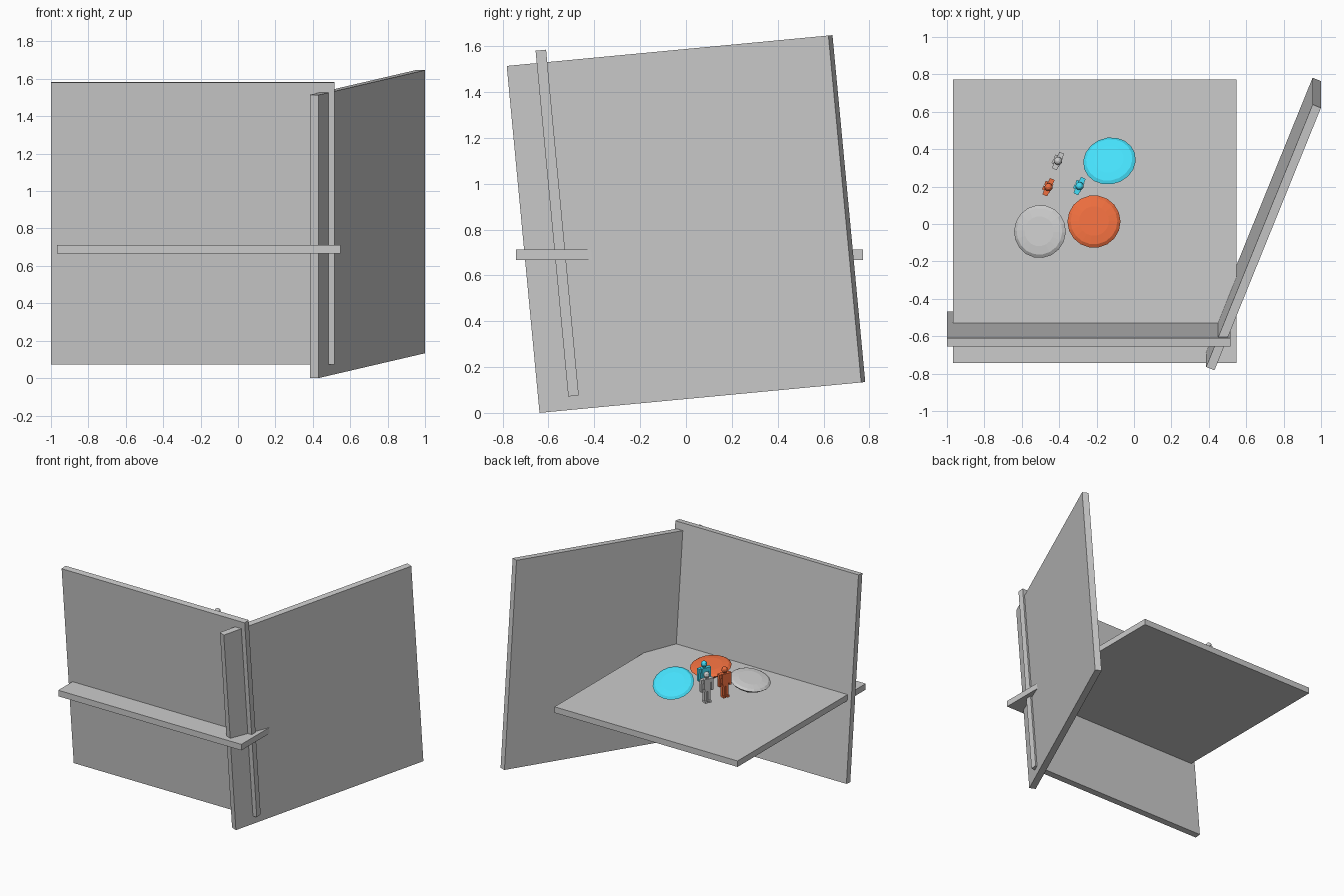
import bpy, bmesh
from math import radians, cos, sin, pi
from mathutils import Matrix, Vector

if "Cube" in bpy.data.objects:
    bpy.data.objects.remove(bpy.data.objects["Cube"])


def material(name, rgb):
    m = bpy.data.materials.new(name)
    m.diffuse_color = (*rgb, 1)
    m.use_nodes = True
    m.node_tree.nodes["Principled BSDF"].inputs["Base Color"].default_value = m.diffuse_color
    return m


def finish(name, bm, matrix, mat=None):
    bmesh.ops.recalc_face_normals(bm, faces=bm.faces)
    me = bpy.data.meshes.new(name)
    bm.to_mesh(me)
    bm.free()
    ob = bpy.data.objects.new(name, me)
    ob.matrix_world = matrix
    bpy.context.collection.objects.link(ob)
    if mat:
        me.materials.append(mat)
    return ob


def add_box(bm, center, size):
    bmesh.ops.create_cube(bm, size=1, matrix=Matrix.Translation(center) @ Matrix.Diagonal((*size, 1)))


def slab(name, center, size, rot=Matrix()):
    bm = bmesh.new()
    add_box(bm, (0, 0, 0), size)
    return finish(name, bm, Matrix.Translation(center) @ rot)


def saucer(name, center, normal, mat, sides=18):
    # Flattened top, sharp rim and a tapering underside
    profile = [(0.08, 0.018), (0.125, 0.012), (0.142, 0.0), (0.125, -0.018),
               (0.07, -0.05), (0.035, -0.06), (0.03, -0.085)]
    bm = bmesh.new()
    rings = [[bm.verts.new((r * cos(2 * pi * i / sides), r * sin(2 * pi * i / sides), z))
              for i in range(sides)] for r, z in profile]
    for a, b in zip(rings, rings[1:]):
        for i in range(sides):
            j = (i + 1) % sides
            bm.faces.new((a[i], a[j], b[j], b[i]))
    bm.faces.new(rings[0])
    bm.faces.new(rings[-1])
    rot = Vector(normal).to_track_quat('Z', 'Y').to_matrix().to_4x4()
    return finish(name, bm, Matrix.Translation(center) @ rot, mat)


def figure(name, x, y, mat):
    # Small blocky humanoid, shoulders along local x, feet at local z = 0
    bm = bmesh.new()
    add_box(bm, (0, 0, 0.138), (0.054, 0.034, 0.074))
    add_box(bm, (0, 0, 0.092), (0.044, 0.03, 0.022))
    add_box(bm, (0, 0, 0.178), (0.018, 0.018, 0.012))
    bmesh.ops.create_uvsphere(bm, u_segments=10, v_segments=6, radius=0.022,
                              matrix=Matrix.Translation((0, 0, 0.201)))
    for s in (-1, 1):
        add_box(bm, (s * 0.036, 0, 0.16), (0.024, 0.028, 0.028))
        add_box(bm, (s * 0.04, 0, 0.117), (0.016, 0.02, 0.07))
        add_box(bm, (s * 0.014, 0, 0.05), (0.02, 0.026, 0.084))
        add_box(bm, (s * 0.014, 0.006, 0.007), (0.022, 0.042, 0.014))
    return finish(name, bm, Matrix.Translation((x, y, 0.84)) @ Matrix.Rotation(radians(65), 4, 'Z'), mat)


# Three large square slabs forming the open corner
S, T = 1.515, 0.046
tilt = Matrix.Rotation(radians(5.4), 4, 'X')
slab("floor_panel", (-0.21, 0.015, 0.69), (S, S, 0.045))
slab("front_wall", (-0.2425, -0.562, 0.828), (S, T, S), tilt)
slab("side_wall", (0.6925, 0, 0.824), (0.048, S + 0.005, S + 0.005),
     tilt @ Matrix.Rotation(radians(-22), 4, 'Z'))

# Floating saucers and figures
red = material("red", (0.87, 0.16, 0.05))
blue = material("blue", (0.06, 0.74, 0.95))
pale = material("pale_grey", (0.7, 0.7, 0.7))
saucer("red_saucer", (-0.214, 0.013, 0.93), (0, 0.15, 0.99), red)
saucer("blue_saucer", (-0.131, 0.337, 0.905), (-0.14, 0.46, 0.875), blue)
saucer("grey_saucer", (-0.503, -0.04, 0.885), (-0.22, 0.05, 0.97), pale)
figure("red_figure", -0.457, 0.197, red)
figure("blue_figure", -0.291, 0.203, blue)
figure("grey_figure", -0.406, 0.337, pale)
